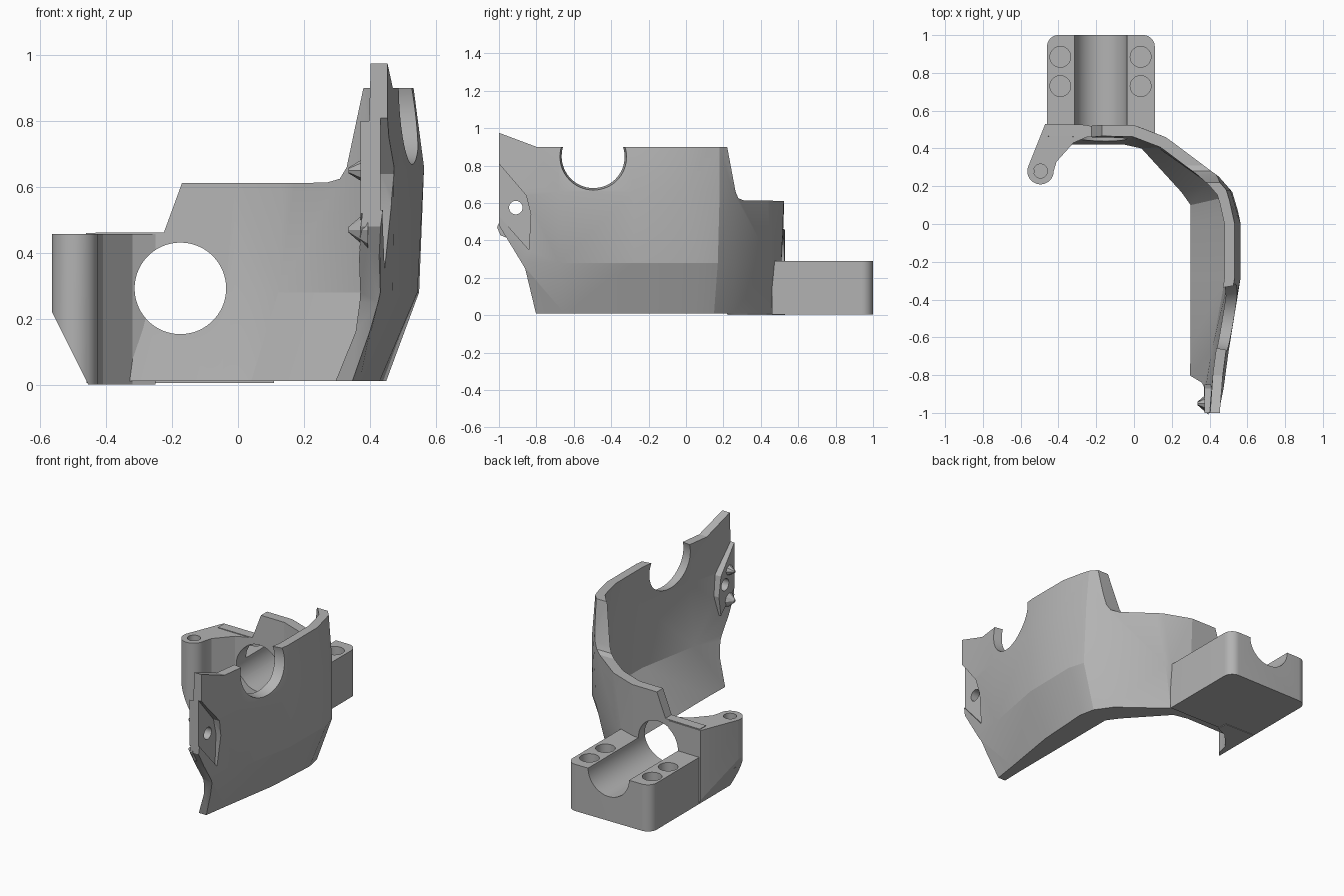
import bpy, bmesh, math
from mathutils import Matrix, Vector

cube = bpy.data.objects.get("Cube")
if cube:
    bpy.data.objects.remove(cube, do_unlink=True)

grey = bpy.data.materials.new("plain_grey")
grey.use_nodes = True
grey.diffuse_color = (0.45, 0.45, 0.45, 1)
grey.node_tree.nodes["Principled BSDF"].inputs["Base Color"].default_value = grey.diffuse_color


def finish(name, bm):
    bmesh.ops.recalc_face_normals(bm, faces=bm.faces)
    mesh = bpy.data.meshes.new(name)
    bm.to_mesh(mesh)
    bm.free()
    mesh.materials.append(grey)
    obj = bpy.data.objects.new(name, mesh)
    bpy.context.collection.objects.link(obj)
    return obj


def prism(name, outline, axis, low, high):
    """Extrude a flat outline along one axis."""
    def place(p, d):
        spot = list(p)
        spot.insert("xyz".index(axis), d)
        return spot
    bm = bmesh.new()
    face = bm.faces.new([bm.verts.new(place(p, low)) for p in outline])
    moved = bmesh.ops.extrude_face_region(bm, geom=[face])["geom"]
    shift = Vector(place((0, 0), high - low))
    bmesh.ops.translate(bm, vec=shift, verts=[v for v in moved if isinstance(v, bmesh.types.BMVert)])
    return finish(name, bm)


def arc(cx, cy, r, start=0, end=360, steps=48):
    count = steps if end - start == 360 else steps + 1
    angles = [math.radians(start + (end - start) * i / steps) for i in range(count)]
    return [(cx + r * math.cos(a), cy + r * math.sin(a)) for a in angles]


def cone(name, spot, r1, r2, depth, turn, sides):
    bm = bmesh.new()
    matrix = Matrix.Translation(spot) @ Matrix.Rotation(math.radians(turn), 4, "Y")
    bmesh.ops.create_cone(bm, cap_ends=True, segments=sides, radius1=r1, radius2=r2,
                          depth=depth, matrix=matrix)
    return finish(name, bm)


def combine(target, tool, operation="DIFFERENCE"):
    mod = target.modifiers.new(tool.name, "BOOLEAN")
    mod.operation, mod.object, mod.solver = operation, tool, "EXACT"
    bpy.context.view_layer.objects.active = target
    bpy.ops.object.modifier_apply(modifier=mod.name)
    bpy.data.objects.remove(tool, do_unlink=True)


def inset(path, gap):
    """Offset a plan path to its left side with mitred corners."""
    result = []
    for i, p in enumerate(path):
        sides = []
        for a, b in ((i - 1, i), (i, i + 1)):
            if a >= 0 and b < len(path):
                d = (Vector(path[b]) - Vector(path[a])).normalized()
                sides.append(Vector((-d.y, d.x)))
        n = sum(sides, Vector((0, 0))).normalized()
        result.append(tuple(Vector(p) + n * gap / max(n.dot(sides[0]), 0.5)))
    return result


# Curved guard: plan paths from the front tip round to the rear left
bottom = [(.31, -1.05), (.37, -.65), (.43, -.28), (.45, .05), (.43, .15), (.36, .25),
          (.1, .45), (-.05, .48), (-.46, .48)]
bottom_inner = [(.29, -1.05), (.3, -.65), (.3, -.28), (.3, 0), (.3, .1), (.25, .17),
                (.04, .4), (-.05, .42), (-.46, .42)]
low = [(.4, -1.05), (.47, -.68), (.545, -.28), (.55, .07), (.52, .17), (.43, .26),
       (.15, .46), (0, .51), (-.46, .52)]
middle = [(.45, -1.05), (.5, -.68), (.565, -.28), (.565, 0), (.51, .18), (.45, .25),
          (.17, .46), (0, .525), (-.46, .53)]
top = [(.45, -1.05), (.48, -.68), (.52, -.28), (.52, 0), (.48, .18), (.42, .25),
       (.17, .44), (0, .505), (-.46, .505)]
levels = [(.01, bottom, bottom_inner), (.28, low, inset(low, .06)),
          (.66, middle, inset(middle, .06)), (1, top, inset(top, .05))]
bm = bmesh.new()
rings = [[[bm.verts.new((x, y, z)) for x, y in path] for path in (outer, inner)]
         for z, outer, inner in levels]
for i in range(len(bottom) - 1):
    for a, b in zip(rings, rings[1:]):
        for side in (0, 1):
            bm.faces.new((a[side][i], a[side][i + 1], b[side][i + 1], b[side][i]))
    for ring in (rings[0], rings[-1]):
        bm.faces.new((ring[0][i], ring[0][i + 1], ring[1][i + 1], ring[1][i]))
for i in (0, -1):
    for a, b in zip(rings, rings[1:]):
        bm.faces.new((a[0][i], a[1][i], b[1][i], b[0][i]))
bracket = finish("curved_bracket", bm)

# Side silhouette and lowered rear wall
combine(bracket, prism("silhouette", [(-.8, 0), (-.86, .25), (-1, .48), (-1, .975), (-.8, .9),
        (.22, .9), (.265, .66), (.28, .625), (.31, .613), (.7, .61), (.7, 0)],
        "x", -1, 1), "INTERSECT")
combine(bracket, prism("rear_step", [(-1, .458), (-.225, .462), (-.17, .612), (-.17, 1.2),
        (-1, 1.2)], "y", 0, 1))

# Flared round notch in the side wall
combine(bracket, cone("notch", (.48, -.5, .85), .155, .19, .2, 90, 64))

# Inner boss, outer pocket and bolt hole near the front tip
combine(bracket, prism("boss", [(-1, .8), (-.87, .64), (-.85, .52), (-.87, .4), (-1, .52)],
        "x", .372, .43), "UNION")
combine(bracket, prism("pocket", [(-1.1, .9), (-1, .81), (-.855, .64), (-.83, .54),
        (-.84, .35), (-1, .53), (-1.1, .6)], "x", .432, .7))
combine(bracket, prism("bolt_hole", arc(-.91, .575, .036), "x", .2, .7))

# Small gripping teeth on the front edge
for height, size in ((.47, .06), (.65, .045)):
    combine(bracket, cone("tooth", (.365, -.95, height), size, .008, .06, -90, 8), "UNION")

# Pivot ear on the left of the rear wall
ear = [(-.47, .53), (-.562, .3)] + arc(-.495, .28, .07, 180, 360, 24)
ear += [(-.41, .33), (-.32, .43), (-.25, .46), (-.25, .525)]
combine(bracket, prism("ear", ear, "z", 0, .457), "UNION")
combine(bracket, prism("ear_slant", [(-.8, -.1), (-.405, -.1), (-.455, 0), (-.565, .22),
        (-.8, .69)], "y", 0, .7))
combine(bracket, prism("pivot_hole", arc(-.495, .28, .037), "z", .15, .6))

# Clamp block with rounded rear corners
block = [(-.46, .47), (.11, .46)] + arc(.05, .94, .06, 0, 90, 10)
block += arc(-.4, .94, .06, 90, 180, 10)
combine(bracket, prism("clamp_block", block, "z", .004, .29), "UNION")
for x in (-.39, .035):
    for y in (.73, .885):
        combine(bracket, prism("screw_hole", arc(x, y, .055), "z", .08, .4))

# Round bore through the rear wall, forming the trough of the clamp
combine(bracket, prism("bore", arc(-.175, .292, .139, steps=72), "y", .2, 1.2))

bpy.ops.object.select_all(action="DESELECT")
bracket.select_set(True)
bpy.context.view_layer.objects.active = bracket
bpy.ops.object.shade_smooth_by_angle(angle=math.radians(18))
